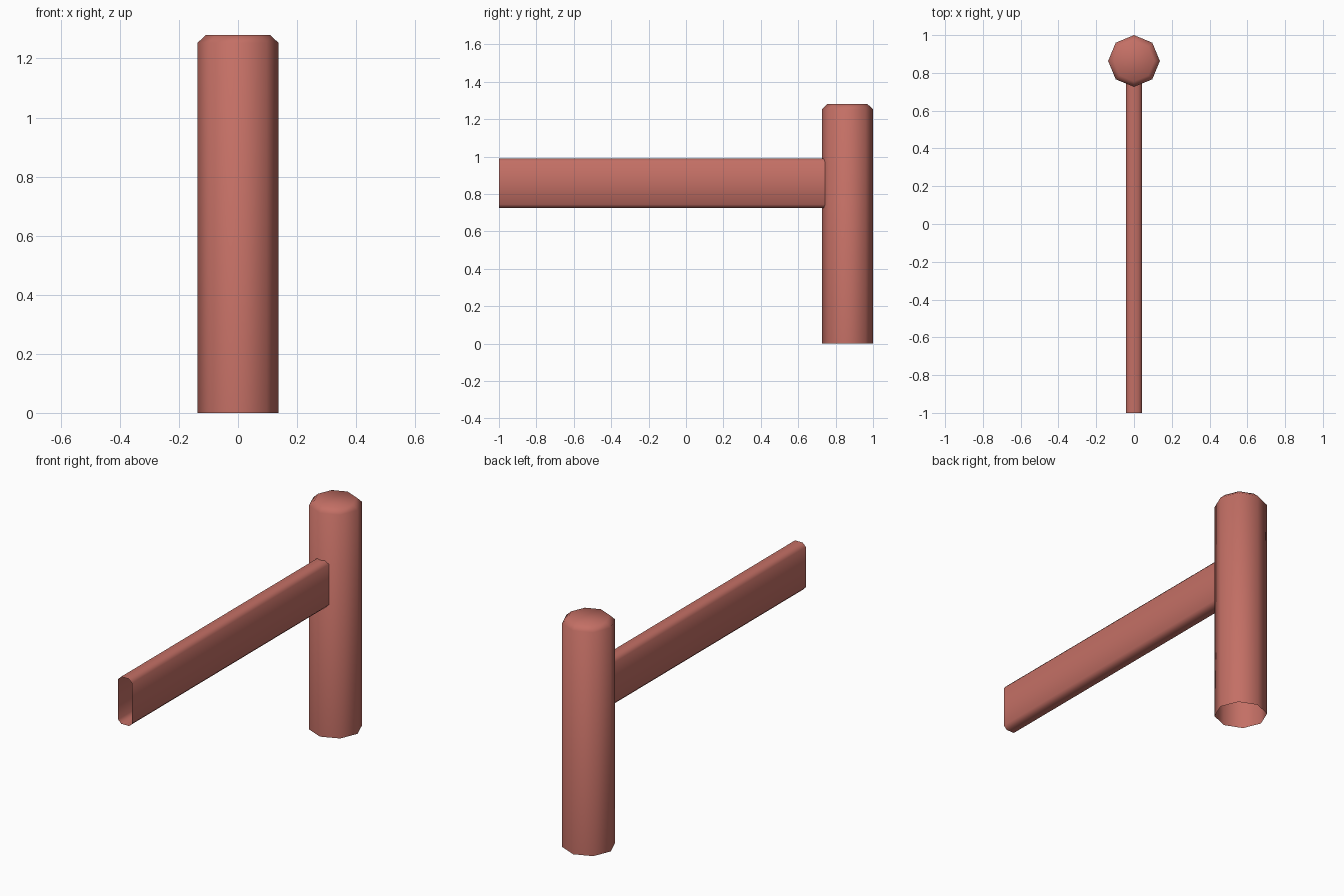
import bpy, bmesh
from math import cos, sin, pi

if "Cube" in bpy.data.objects:
    bpy.data.objects.remove(bpy.data.objects["Cube"])

mat = bpy.data.materials.new("red_paint")
mat.diffuse_color = (0.55, 0.16, 0.13, 1)
mat.use_nodes = True
mat.node_tree.nodes["Principled BSDF"].inputs["Base Color"].default_value = mat.diffuse_color


def loft(name, rings, cap_end=False):
    """Skin a series of closed rings, with an optional cap on the last one."""
    bm = bmesh.new()
    loops = [[bm.verts.new(p) for p in ring] for ring in rings]
    for a, b in zip(loops, loops[1:]):
        for i in range(len(a)):
            j = (i + 1) % len(a)
            bm.faces.new((a[i], a[j], b[j], b[i]))
    if cap_end:
        bm.faces.new(loops[-1])
    for f in bm.faces:
        f.smooth = True
    mesh = bpy.data.meshes.new(name)
    bm.to_mesh(mesh)
    bm.free()
    mesh.materials.append(mat)
    obj = bpy.data.objects.new(name, mesh)
    bpy.context.collection.objects.link(obj)
    return obj


# Eight-sided post, chamfered top, open underneath
def octagon(r, z):
    return [(r * cos(i * pi / 4), 0.863 + r * sin(i * pi / 4), z) for i in range(8)]


loft("post", [octagon(0.137, 0), octagon(0.137, 1.253), octagon(0.108, 1.28)], cap_end=True)

# Flat rail with chamfered long edges, open at the free end
w, h, c, mid = 0.043, 0.132, 0.019, 0.857
section = [(w, h - c), (w - c, h), (c - w, h), (-w, h - c),
           (-w, c - h), (c - w, -h), (w - c, -h), (w, c - h)]
# Reversed order keeps the normals outward along +y
section.reverse()
loft("rail", [[(x, y, mid + z) for x, z in section] for y in (-1, 0.755)])
